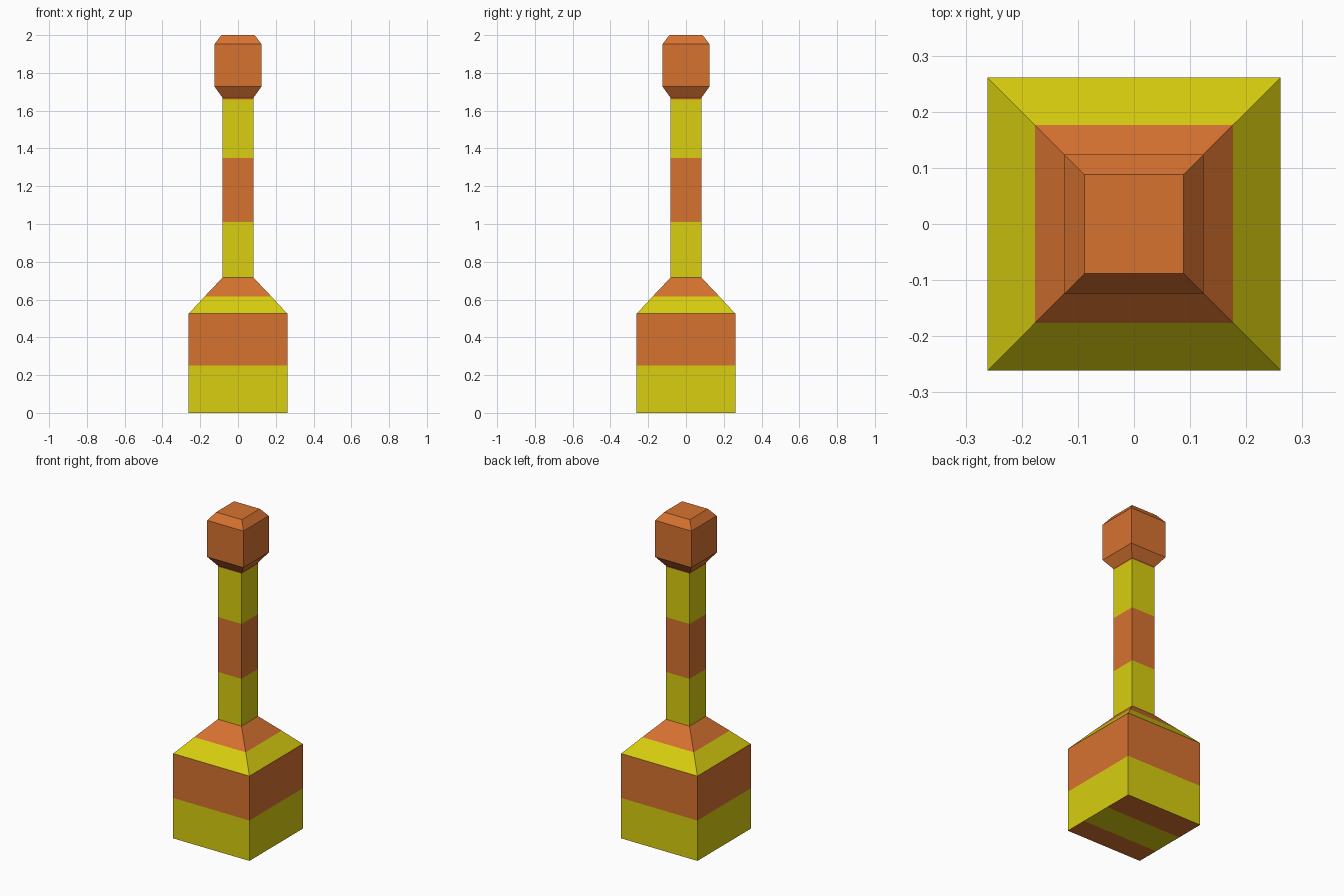
import bpy, bmesh

if "Cube" in bpy.data.objects:
    bpy.data.objects.remove(bpy.data.objects["Cube"])


def make_material(name, color):
    mat = bpy.data.materials.new(name)
    mat.diffuse_color = (*color, 1.0)
    mat.use_nodes = True
    mat.node_tree.nodes["Principled BSDF"].inputs["Base Color"].default_value = mat.diffuse_color
    return mat


YELLOW, ORANGE = 0, 1
MATERIALS = [make_material("mustard_yellow", (0.69, 0.62, 0.005)),
             make_material("burnt_orange", (0.68, 0.17, 0.030))]


def square_ring(bm, half, z):
    return [bm.verts.new((sx * half, sy * half, z))
            for sx, sy in ((-1, -1), (1, -1), (1, 1), (-1, 1))]


def square_loft(name, profile, bands, cap_bottom=False, cap_top=False, stripes=()):
    """Stack square rings (half width, height); one colour per band.
    stripes: y positions where the underside is cut into alternating colours."""
    bm = bmesh.new()
    rings = [square_ring(bm, half, z) for half, z in profile]
    for lower, upper, color in zip(rings, rings[1:], bands):
        for i in range(4):
            j = (i + 1) % 4
            face = bm.faces.new((lower[i], lower[j], upper[j], upper[i]))
            face.material_index = color
    if cap_top:
        bm.faces.new(rings[-1]).material_index = bands[-1]
    if cap_bottom:
        bm.faces.new(rings[0][::-1]).material_index = bands[0]
    for y in stripes:
        under = [f for f in bm.faces if f.normal.z < -0.9 or
                 all(abs(v.co.z) < 1e-6 for v in f.verts)]
        geom = set(under)
        for f in under:
            geom.update(f.edges)
            geom.update(f.verts)
        bmesh.ops.bisect_plane(bm, geom=list(geom), dist=1e-5,
                               plane_co=(0, y, 0), plane_no=(0, 1, 0))
    if stripes:
        for f in bm.faces:
            if all(abs(v.co.z) < 1e-6 for v in f.verts):
                y = f.calc_center_median().y
                inside = min(stripes) < y < max(stripes)
                f.material_index = YELLOW if inside else ORANGE
    bmesh.ops.recalc_face_normals(bm, faces=bm.faces)
    mesh = bpy.data.meshes.new(name)
    bm.to_mesh(mesh)
    bm.free()
    for mat in MATERIALS:
        mesh.materials.append(mat)
    obj = bpy.data.objects.new(name, mesh)
    bpy.context.collection.objects.link(obj)
    return obj


# Block base with sloped shoulder and striped underside
square_loft("base",
            [(0.261, 0.0), (0.261, 0.25), (0.261, 0.525), (0.176, 0.617), (0.081, 0.717)],
            [YELLOW, ORANGE, YELLOW, ORANGE],
            cap_bottom=True, stripes=(-0.12, 0.08))

# Slim banded shaft
square_loft("shaft",
            [(0.081, 0.717), (0.081, 1.01), (0.081, 1.35), (0.081, 1.66), (0.081, 1.667)],
            [YELLOW, ORANGE, YELLOW, ORANGE])

# Bevelled head
square_loft("head",
            [(0.081, 1.667), (0.124, 1.727), (0.124, 1.953), (0.088, 2.0)],
            [ORANGE] * 3, cap_top=True)
